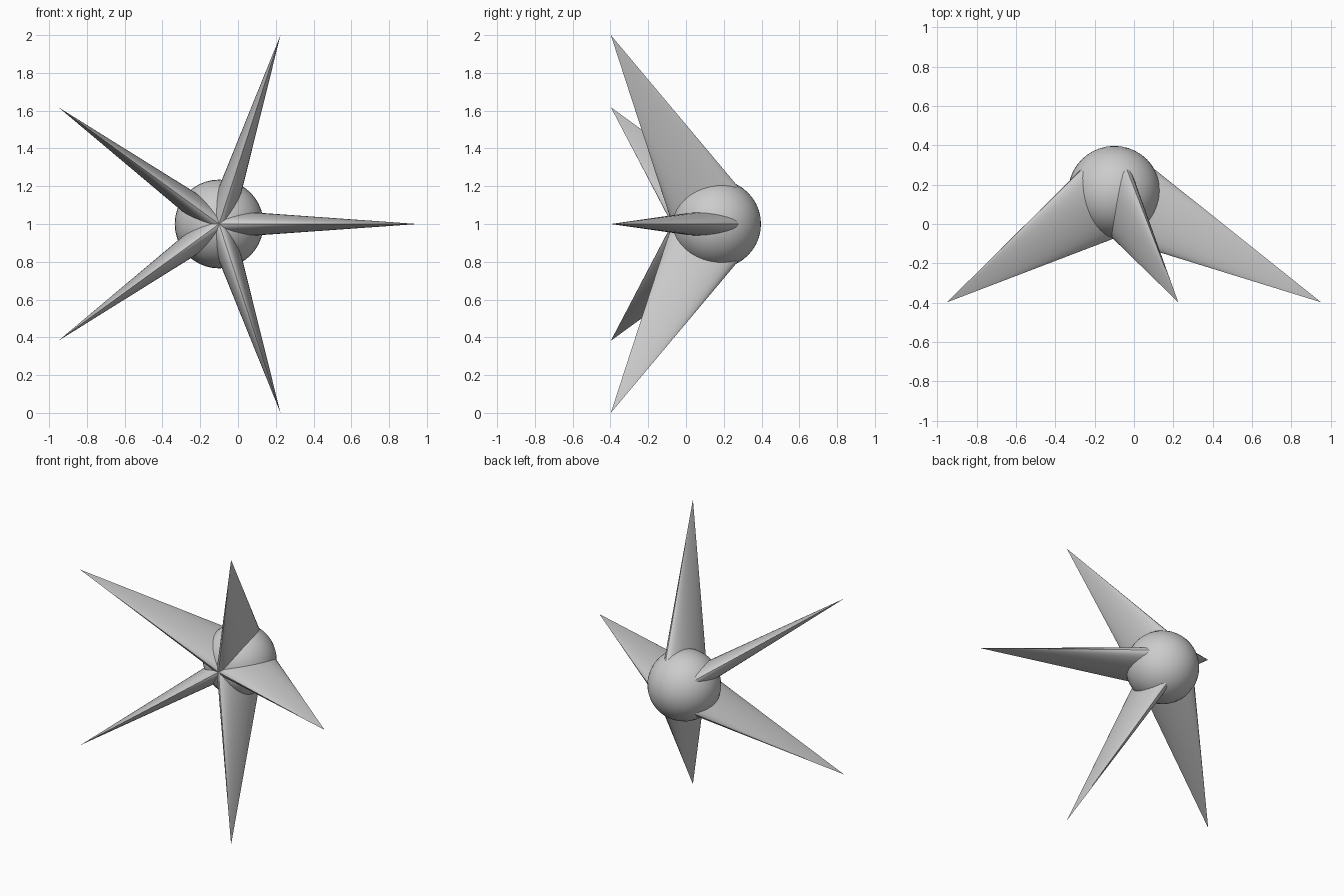
import bpy, bmesh
from math import cos, sin, tau, radians
from mathutils import Vector

if "Cube" in bpy.data.objects:
    bpy.data.objects.remove(bpy.data.objects["Cube"])

CENTRE = Vector((-0.10, 0.162, 1.0))
RADIUS = 0.235
TIP_R, TIP_Y = 1.0515, -0.398
HALF_WIDTH = 0.067
SIDES = 32

# round core
bpy.ops.mesh.primitive_uv_sphere_add(segments=40, ring_count=20, radius=RADIUS, location=CENTRE)
core = bpy.context.object
core.name = "core"
core.rotation_euler = (radians(90), 0, 0)
bpy.ops.object.shade_smooth_by_angle()


def spike(name, angle):
    """Flattened elliptical cone leaning forward and outward from the core."""
    out = Vector((cos(angle), 0, sin(angle)))
    side = Vector((-sin(angle), 0, cos(angle)))
    hub = Vector((CENTRE.x, 0, CENTRE.z))

    def point(r, y):
        return hub + out * r + Vector((0, y, 0))

    back, front = point(0.205, 0.278), point(0.0, -0.073)
    mid, half = (back + front) / 2, (back - front) / 2
    tip = point(TIP_R, TIP_Y)
    bm = bmesh.new()
    ring = [bm.verts.new(mid + half * cos(tau * i / SIDES) + side * (HALF_WIDTH * sin(tau * i / SIDES)))
            for i in range(SIDES)]
    apex = bm.verts.new(tip)
    for i in range(SIDES):
        bm.faces.new((ring[i], ring[(i + 1) % SIDES], apex))
    bm.faces.new(ring[::-1])
    bmesh.ops.recalc_face_normals(bm, faces=bm.faces)
    mesh = bpy.data.meshes.new(name)
    bm.to_mesh(mesh)
    bm.free()
    obj = bpy.data.objects.new(name, mesh)
    bpy.context.collection.objects.link(obj)
    bpy.ops.object.select_all(action='DESELECT')
    obj.select_set(True)
    bpy.context.view_layer.objects.active = obj
    bpy.ops.object.shade_smooth_by_angle()


# five spikes around the front axis
for k in range(5):
    spike(f"spike_{k + 1}", tau * k / 5)
